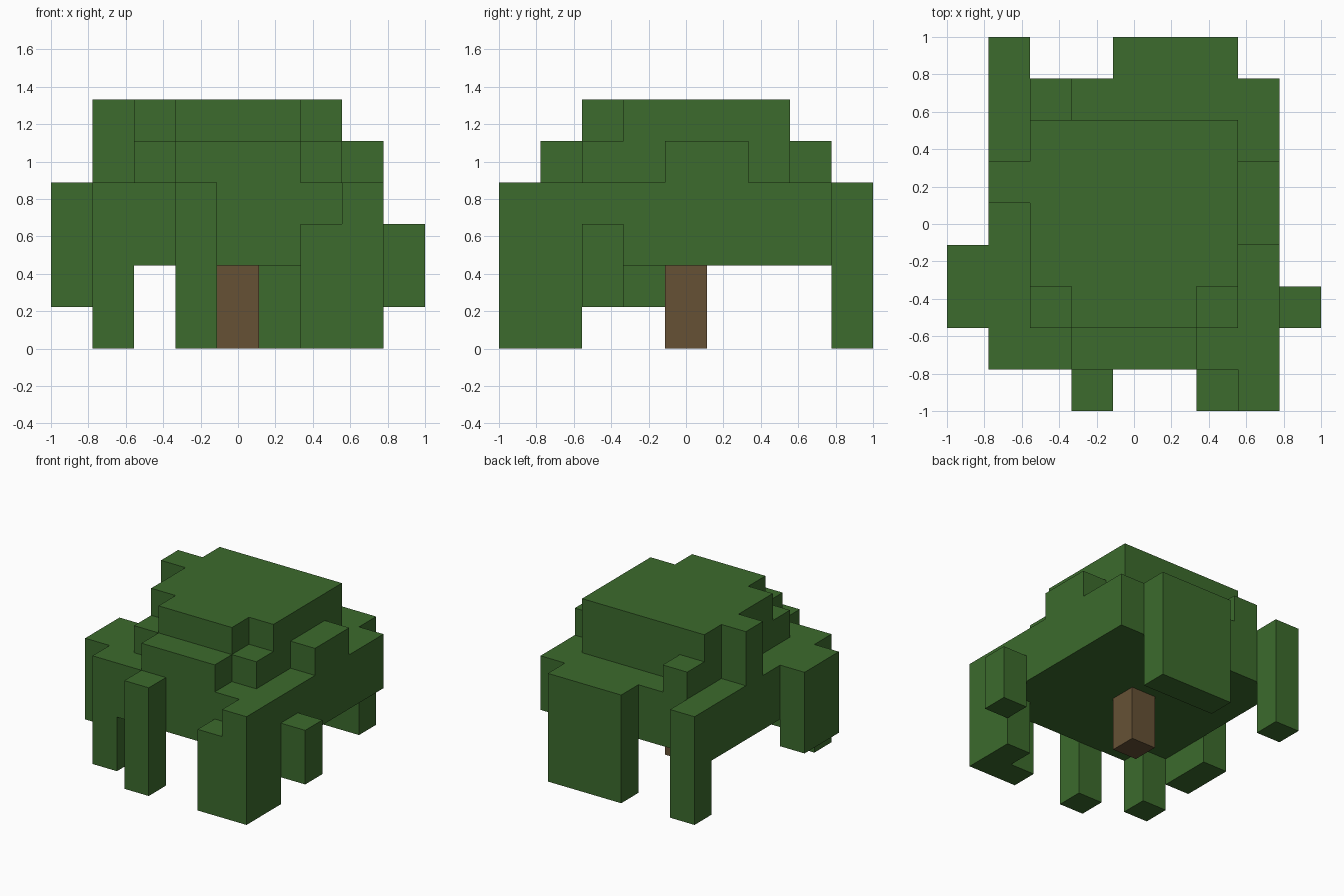
import bpy, bmesh, math
from itertools import product
from mathutils import Vector

cube = bpy.data.objects.get("Cube")
if cube:
    bpy.data.objects.remove(cube)

U = 2 / 9                         # size of one block
ORIGIN = Vector((-1, -1, 0))


def material(name, color):
    m = bpy.data.materials.new(name)
    m.use_nodes = True
    m.diffuse_color = color
    m.node_tree.nodes["Principled BSDF"].inputs["Base Color"].default_value = color
    return m


def cells(x, y, z):
    """Blocks filling the half-open ranges x, y, z."""
    return set(product(range(*x), range(*y), range(*z)))


def block_object(name, filled, mat):
    """Mesh only the outer shell of the filled blocks, merging flat areas."""
    bm = bmesh.new()
    verts = {}

    def vert(p):
        if p not in verts:
            verts[p] = bm.verts.new(ORIGIN + Vector(p) * U)
        return verts[p]

    for cell in filled:
        for axis, side in product(range(3), (0, 1)):
            near = list(cell)
            near[axis] += 2 * side - 1
            if tuple(near) in filled:
                continue
            b, c = (axis + 1) % 3, (axis + 2) % 3
            loop = []
            for db, dc in ((0, 0), (1, 0), (1, 1), (0, 1)):
                p = list(cell)
                p[axis] += side
                p[b] += db
                p[c] += dc
                loop.append(vert(tuple(p)))
            bm.faces.new(loop if side else loop[::-1])
    bmesh.ops.dissolve_limit(bm, angle_limit=math.radians(1),
                             verts=bm.verts[:], edges=bm.edges[:])
    mesh = bpy.data.meshes.new(name)
    bm.to_mesh(mesh)
    bm.free()
    mesh.materials.append(mat)
    obj = bpy.data.objects.new(name, mesh)
    bpy.context.collection.objects.link(obj)
    return obj


green = material("leaf green", (0.045, 0.147, 0.026, 1))
brown = material("bark brown", (0.133, 0.083, 0.036, 1))

# Main slab and the crown on top of it
leaves = cells((1, 8), (1, 8), (2, 4))
leaves |= cells((2, 7), (2, 7), (4, 6))
leaves -= cells((2, 3), (2, 3), (5, 6)) | cells((6, 7), (2, 3), (5, 6))

# Bumps around the crown: front ledge, left, right and back
leaves |= cells((3, 6), (1, 2), (4, 5))
leaves |= cells((7, 8), (4, 6), (4, 5))
leaves |= cells((1, 2), (5, 6), (4, 6))
leaves |= cells((2, 3), (7, 8), (4, 5))

# Hanging clumps at the front
leaves |= cells((3, 4), (0, 1), (0, 4))
leaves |= cells((7, 8), (0, 2), (0, 4))
leaves |= cells((6, 7), (0, 1), (0, 3))
leaves |= cells((1, 2), (1, 2), (0, 2))

# Hanging clumps at the sides
leaves |= cells((0, 1), (2, 4), (1, 4))
leaves |= cells((8, 9), (2, 3), (1, 3))

# Hanging clumps at the back
leaves |= cells((4, 7), (8, 9), (0, 4))
leaves |= cells((1, 2), (8, 9), (0, 4))

block_object("foliage", leaves, green)
block_object("trunk", cells((4, 5), (4, 5), (0, 2)), brown)
